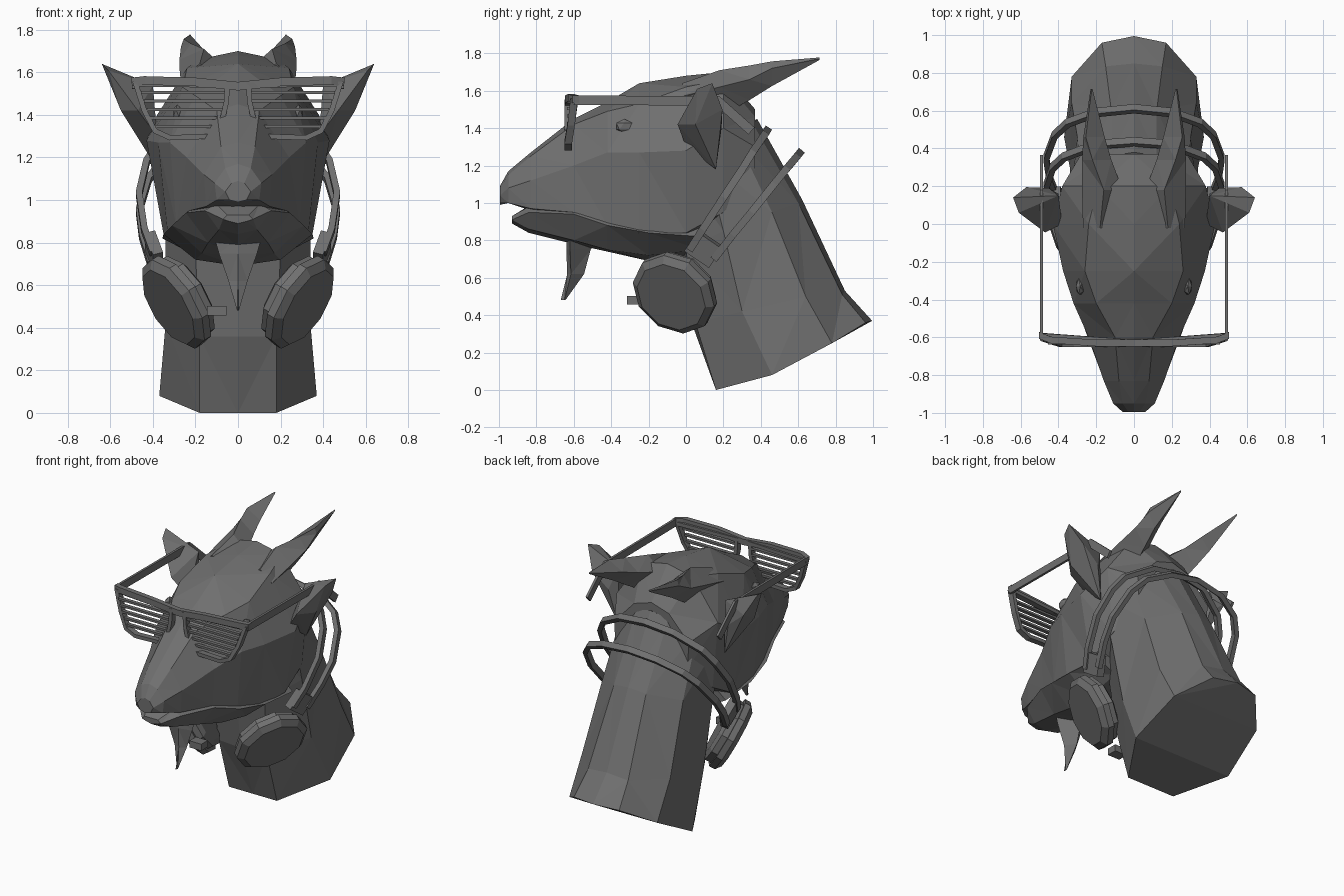
import bpy, bmesh, math
from mathutils import Vector, Matrix

if "Cube" in bpy.data.objects:
    bpy.data.objects.remove(bpy.data.objects["Cube"])

mat = bpy.data.materials.new("dark_grey")
mat.diffuse_color = (0.16, 0.16, 0.16, 1)
mat.use_nodes = True
mat.node_tree.nodes["Principled BSDF"].inputs["Base Color"].default_value = mat.diffuse_color


def finish(bm, name, mirror=False):
    if mirror:  # add the copy on the other side
        dup = bmesh.ops.duplicate(bm, geom=bm.verts[:] + bm.edges[:] + bm.faces[:])["geom"]
        for v in dup:
            if isinstance(v, bmesh.types.BMVert):
                v.co.x *= -1
    bmesh.ops.recalc_face_normals(bm, faces=bm.faces[:])
    me = bpy.data.meshes.new(name)
    bm.to_mesh(me)
    bm.free()
    me.materials.append(mat)
    ob = bpy.data.objects.new(name, me)
    bpy.context.collection.objects.link(ob)
    return ob


def loft(bm, rings, closed=False):
    rows = [[bm.verts.new(p) for p in r] for r in rings]
    n = len(rows[0])
    pairs = list(zip(rows, rows[1:])) + ([(rows[-1], rows[0])] if closed else [])
    for a, b in pairs:
        for i in range(n):
            j = (i + 1) % n
            bm.faces.new((a[i], a[j], b[j], b[i]))
    if not closed:
        bm.faces.new(rows[0])
        bm.faces.new(rows[-1])


def full(half):
    """Mirror a half ring that starts and ends on the centre line."""
    return half + [(-x, y, z) for x, y, z in half[-2:0:-1]]


def sweep(bm, path, normal, across, depth, closed=False):
    """Mitred rectangular bar along a path lying in the plane of the normal."""
    pts, nrm, rings = [Vector(p) for p in path], Vector(normal).normalized(), []
    n = len(pts)
    for i, p in enumerate(pts):
        a = pts[i - 1] if closed or i else p - (pts[1] - p)
        b = pts[(i + 1) % n] if closed or i < n - 1 else p + (p - a)
        u, v = (p - a).normalized(), (b - p).normalized()
        s = nrm.cross((u + v).normalized()).normalized()
        s *= across / 2 / max(.5, s.dot(nrm.cross(u).normalized()))
        d = nrm * depth / 2
        rings.append([p + s + d, p + s - d, p - s - d, p - s + d])
    loft(bm, rings, closed)


def box(bm, centre, size, rot=Matrix()):
    bmesh.ops.create_cube(bm, size=1, matrix=Matrix.Translation(centre) @ rot
                          @ Matrix.Diagonal((*size, 1)))


def body(name, sections):
    """Each section: y, top z, three side points (x, z), bottom z."""
    bm = bmesh.new()
    loft(bm, [full([(0, y, t), (a, y, b), (c, y, d), (e, y, f), (0, y, g)])
              for y, t, a, b, c, d, e, f, g in sections])
    bmesh.ops.triangulate(bm, faces=bm.faces[:])
    return finish(bm, name)


# Head with muzzle
head = body("head_and_neck", [
    (-0.995, 1.09, .03, 1.08, .06, 1.04, .04, 1.00, 0.99),
    (-0.95, 1.17, .06, 1.15, .11, 1.08, .10, 1.00, 1.00),
    (-0.83, 1.27, .08, 1.25, .16, 1.12, .15, 0.97, 0.96),
    (-0.60, 1.45, .10, 1.42, .24, 1.20, .23, 0.95, 0.90),
    (-0.42, 1.54, .20, 1.49, .32, 1.27, .29, 0.88, 0.82),
    (-0.25, 1.64, .26, 1.53, .375, 1.27, .33, 0.84, 0.80),
    (0.00, 1.68, .24, 1.62, .43, 1.28, .35, 0.84, 0.78),
    (0.20, 1.70, .19, 1.66, .38, 1.40, .34, 0.95, 0.85),
    (0.37, 1.50, .13, 1.46, .28, 1.30, .27, 1.12, 1.10)])

# Lower jaw
jaw = body("lower_jaw", [
    (-0.93, 0.93, .05, .93, .07, .91, .04, .90, .89),
    (-0.84, 0.985, .10, .98, .155, .95, .09, .86, .84),
    (-0.60, 1.00, .15, 1.0, .245, .94, .14, .80, .78),
    (-0.42, 0.98, .18, .98, .31, .88, .17, .75, .74),
    (-0.20, 0.95, .20, .95, .35, .84, .20, .72, .69),
    (0.08, 0.95, .20, .95, .355, .82, .22, .75, .72)])

# Neck, cut off at a slant
bm = bmesh.new()
loft(bm, [full(r) for r in (
    [(0, .16, 0), (.18, .16, 0), (.37, .46, .08), (.33, .78, .25), (.17, .96, .36), (0, .995, .37)],
    [(0, .03, .36), (.18, .05, .36), (.34, .30, .42), (.33, .64, .50), (.15, .835, .51), (0, .85, .53)],
    [(0, -.02, .75), (.20, 0, .75), (.34, .20, .85), (.30, .46, .95), (.12, .60, 1.0), (0, .62, 1.02)],
    [(0, -.05, 1.2), (.20, -.05, 1.2), (.34, .10, 1.25), (.28, .27, 1.35), (.12, .36, 1.42), (0, .38, 1.45)])])
bmesh.ops.triangulate(bm, faces=bm.faces[:])
neck = finish(bm, "neck")

# Horns: each ring is y, then top, outer, bottom and inner points (x, z)
bm = bmesh.new()
loft(bm, [[(x, y, z) for x, z in pts] for y, *pts in (
    (-.02, (.18, 1.64), (.27, 1.57), (.18, 1.48), (.09, 1.60)),
    (.18, (.16, 1.71), (.275, 1.62), (.17, 1.46), (.06, 1.62)),
    (.34, (.22, 1.735), (.275, 1.66), (.20, 1.55), (.12, 1.66)),
    (.46, (.255, 1.757), (.268, 1.72), (.22, 1.625), (.155, 1.70)),
    (.715, (.225, 1.778), (.23, 1.772), (.225, 1.765), (.22, 1.772)))])
bmesh.ops.triangulate(bm, faces=bm.faces[:])
horns = finish(bm, "horns", True)

# Ears
bm = bmesh.new()
bmesh.ops.convex_hull(bm, input=[bm.verts.new(p) for p in (
    (.64, .14, 1.64), (.61, .06, 1.61), (.57, .195, 1.50), (.40, .15, 1.54), (.47, -.045, 1.42),
    (.38, .0, 1.30), (.40, .16, 1.18), (.55, .05, 1.42), (.45, .19, 1.40))])
ears = finish(bm, "ears", True)

# Eyes
bm = bmesh.new()
bmesh.ops.create_icosphere(bm, subdivisions=1, radius=1, matrix=Matrix.Translation((.285, -.33, 1.41))
                           @ Matrix.Diagonal((.025, .05, .04, 1)))
eyes = finish(bm, "eyes", True)

# Chin beard
bm = bmesh.new()
loft(bm, [[(-w, a, z), (0, a - .02, z), (w, a, z), (0, b, z)] for w, a, b, z in
          ((.11, -.62, -.46, .82), (.09, -.62, -.51, .75), (.045, -.615, -.545, .62),
           (.004, -.65, -.645, .48))])
bmesh.ops.triangulate(bm, faces=bm.faces[:])
beard = finish(bm, "chin_beard")

# Weld the animal into one skin
for part in (neck, jaw, horns, ears, eyes, beard):
    mod = head.modifiers.new("weld", 'BOOLEAN')
    mod.operation, mod.solver, mod.object = 'UNION', 'EXACT', part
bpy.context.view_layer.update()
skin = bpy.data.meshes.new_from_object(head.evaluated_get(bpy.context.evaluated_depsgraph_get()))
head.modifiers.clear()
head.data = skin
for part in (neck, jaw, horns, ears, eyes, beard):
    bpy.data.objects.remove(part)

# Glasses: rims, brow bar, slats, arms
rim = [(.05, 1.54), (.055, 1.46), (.08, 1.35), (.115, 1.30), (.32, 1.293),
       (.39, 1.325), (.44, 1.42), (.48, 1.545)]


def depth_at(x):
    return -.63 + max(0, x - .40) * .4


bm = bmesh.new()
sweep(bm, [(x, depth_at(x), z) for x, z in rim], (0, 1, 0), .024, .04, True)
finish(bm, "glasses_rims", True)
bm = bmesh.new()
sweep(bm, [(x, depth_at(abs(x)), z) for x, z in
           ((-.50, 1.555), (-.44, 1.562), (-.2, 1.555), (0, 1.535), (.2, 1.555), (.44, 1.562), (.50, 1.555))],
      (0, 1, 0), .04, .035)
finish(bm, "glasses_brow_bar")
bm = bmesh.new()
for k in range(5):
    z = 1.345 + .04 * k
    lo, hi = .08 - .006 * k, .40 + .014 * k
    box(bm, ((lo + hi) / 2, -.625, z), (hi - lo, .025, .014))
finish(bm, "glasses_slats", True)
bm = bmesh.new()
sweep(bm, [(.49, -.60, 1.55), (.49, .17, 1.545), (.49, .35, 1.385)], (1, 0, 0), .05, .016)
finish(bm, "glasses_arms", True)

# Headphone bands
for name, arc in (("front_band", [(.40, .02, .75), (.44, .09, .86), (.465, .20, 1.03), (.43, .30, 1.18),
                                  (.37, .355, 1.27), (.20, .42, 1.365), (0, .435, 1.39)]),
                  ("rear_band", [(.41, .15, .70), (.45, .25, .83), (.465, .35, .95), (.42, .47, 1.10),
                                 (.35, .535, 1.18), (.20, .59, 1.245), (0, .61, 1.27)])):
    bm = bmesh.new()
    path = arc + [(-x, y, z) for x, y, z in arc[-2::-1]]
    d = Vector(arc[-1]) - Vector(arc[0])
    sweep(bm, path, (0, -d.z, d.y), .03, .04)
    finish(bm, name)

# Ear cups: cushion, shell and the bracket to the bands
axis = Vector((.78, -.40, -.48)).normalized()
turn = axis.to_track_quat('Z', 'Y').to_matrix().to_4x4()
place = Matrix.Translation((.28, -.055, .525)) @ turn
bm = bmesh.new()
loft(bm, [[place @ Vector((r * math.cos(a), r * math.sin(a), h))
           for a in (math.tau * (i + .5) / 10 for i in range(10))]
          for r, h in ((.18, -.07), (.215, -.05), (.215, -.01), (.238, -.01), (.238, .03), (.20, .06))])
finish(bm, "ear_cups", True)
bm = bmesh.new()
box(bm, (.395, .095, .755), (.05, .16, .13), Matrix.Rotation(-.6, 4, 'X') @ Matrix.Rotation(.3, 4, 'Y'))
finish(bm, "cup_brackets", True)

# Cable plug on one cup
bm = bmesh.new()
box(bm, (-.10, -.28, .48), (.09, .07, .045))
finish(bm, "cable_plug")
